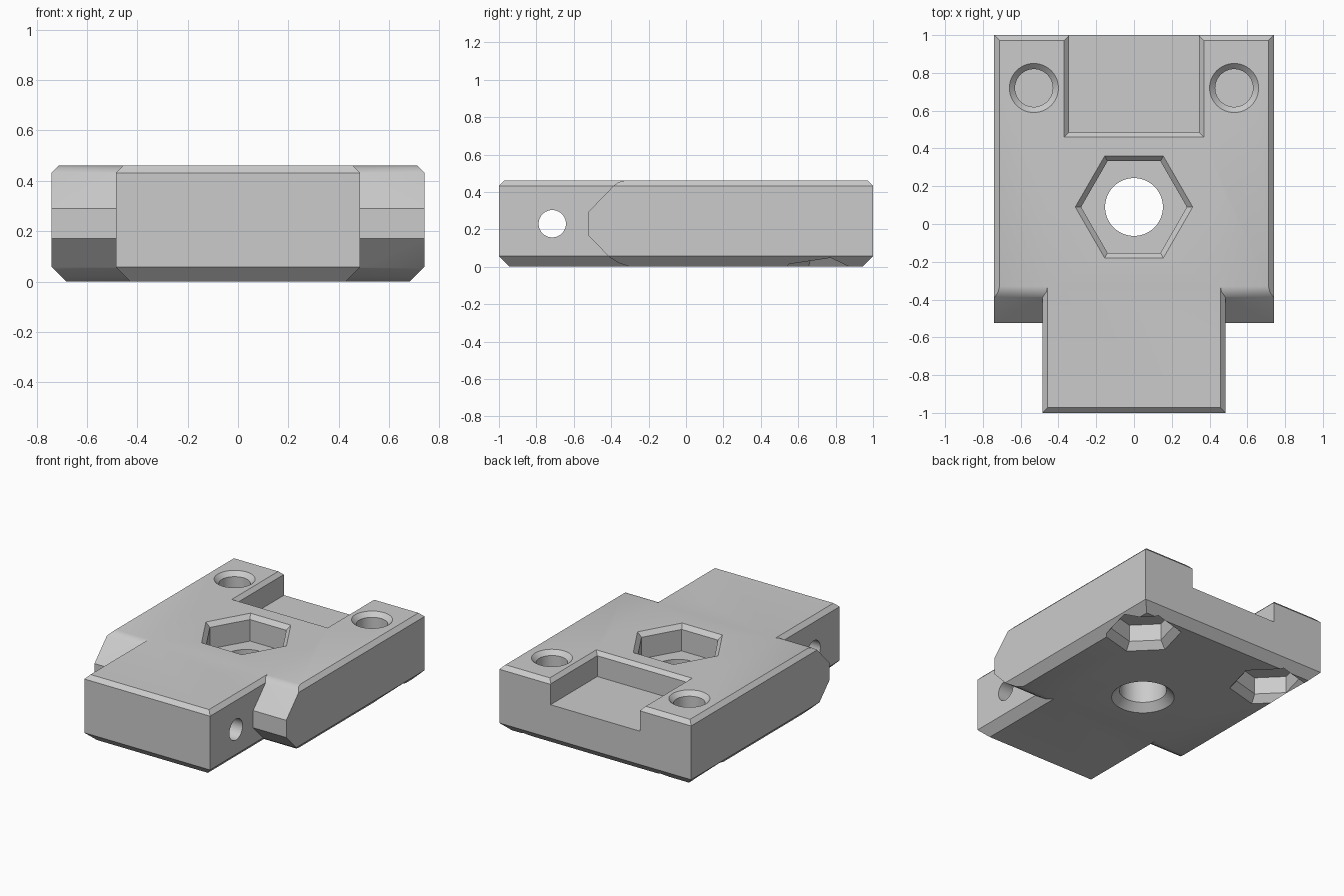
import bpy, bmesh, math

if "Cube" in bpy.data.objects:
    bpy.data.objects.remove(bpy.data.objects["Cube"])

W, H, TOP, BOT = 0.74, 0.46, 0.028, 0.057   # half width, height, edge chamfers

grey = bpy.data.materials.new("plain_grey")
grey.diffuse_color = (0.6, 0.6, 0.6, 1)
grey.use_nodes = True
grey.node_tree.nodes["Principled BSDF"].inputs["Base Color"].default_value = grey.diffuse_color


def loft(name, rings):
    """Closed solid through a list of equal-length rings of points."""
    bm = bmesh.new()
    loops = [[bm.verts.new(p) for p in ring] for ring in rings]
    n = len(loops[0])
    for a, b in zip(loops, loops[1:]):
        for i in range(n):
            j = (i + 1) % n
            bm.faces.new((a[i], a[j], b[j], b[i]))
    bm.faces.new(loops[0][::-1])
    bm.faces.new(loops[-1])
    bmesh.ops.recalc_face_normals(bm, faces=bm.faces)
    me = bpy.data.meshes.new(name)
    bm.to_mesh(me)
    bm.free()
    me.materials.append(grey)
    ob = bpy.data.objects.new(name, me)
    bpy.context.collection.objects.link(ob)
    return ob


def boolean(ob, other, op):
    """Apply a boolean and discard the helper."""
    bpy.context.view_layer.objects.active = ob
    mod = ob.modifiers.new("bool", 'BOOLEAN')
    mod.operation, mod.object, mod.solver = op, other, 'EXACT'
    bpy.ops.object.modifier_apply(modifier=mod.name)
    bpy.data.objects.remove(other)


def slab(name, half, side):
    """Chamfered cross-section intersected with a side profile."""
    section = [(-half, BOT), (-half + BOT, 0), (half - BOT, 0), (half, BOT),
               (half, H - TOP), (half - TOP, H), (TOP - half, H), (-half, H - TOP)]
    ob = loft(name, [[(x, y, z) for x, z in section] for y in (-1.2, 1.2)])
    cut = loft("side_profile", [[(x, y, z) for y, z in side] for x in (-1, 1)])
    boolean(ob, cut, 'INTERSECT')
    return ob


def pocket(ob, x, y, n, turn, levels):
    """Cut a stepped n-sided pocket given (z, radius) levels."""
    angles = [turn + math.tau * i / n for i in range(n)]
    rings = [[(x + r * math.cos(a), y + r * math.sin(a), z) for a in angles]
             for z, r in levels]
    boolean(ob, loft("pocket_cutter", rings), 'DIFFERENCE')


# Wide body with sloped shoulders at the front
body = slab("clamp_block", W, [
    (-0.525, 0.17), (-0.41, 0.052), (-0.36, 0.02), (-0.30, 0),
    (1 - BOT, 0), (1, BOT), (1, H - TOP), (1 - TOP, H),
    (-0.33, H), (-0.36, 0.453), (-0.385, 0.435), (-0.525, 0.29)])

# Narrow front tongue
tongue = slab("tongue", 0.485, [
    (-1, BOT), (-1 + BOT, 0), (0.2, 0), (0.2, H), (-1 + TOP, H), (-1, H - TOP)])
boolean(body, tongue, 'UNION')

# Rear recess with a chamfered rim
recess = []
for z, g in ((0.29, 0), (H - 0.025, 0), (H + 0.025, 0.05)):
    x, y = 0.345 + g, 0.485 - g
    recess.append([(-x, y, z), (x, y, z), (x, 1.2, z), (-x, 1.2, z)])
boolean(body, loft("recess_cutter", recess), 'DIFFERENCE')

# Central hexagonal pocket and through bore with a countersink below
pocket(body, 0, 0.09, 6, 0, [(0.28, 0.28), (H - 0.03, 0.28), (H + 0.03, 0.342)])
pocket(body, 0, 0.09, 64, 0, [(-0.05, 0.253), (0.05, 0.153), (0.35, 0.153)])

# Round holes on top, turned hexagonal pockets underneath
for x in (-0.53, 0.53):
    pocket(body, x, 0.72, 48, 0, [(0.29, 0.10), (H - 0.03, 0.10), (H + 0.03, 0.16)])
    pocket(body, x, 0.72, 6, math.radians(15),
           [(-0.05, 0.295), (0.05, 0.205), (0.17, 0.205)])

# Cross pin hole through the tongue
pin = [[(x, -0.715 + 0.073 * math.cos(math.tau * i / 40),
         0.23 + 0.073 * math.sin(math.tau * i / 40)) for i in range(40)]
       for x in (-1, 1)]
boolean(body, loft("pin_cutter", pin), 'DIFFERENCE')

# Smooth the rounds, keep the edges crisp
bpy.ops.object.select_all(action='DESELECT')
body.select_set(True)
bpy.context.view_layer.objects.active = body
bpy.ops.object.shade_smooth_by_angle(angle=math.radians(25))
